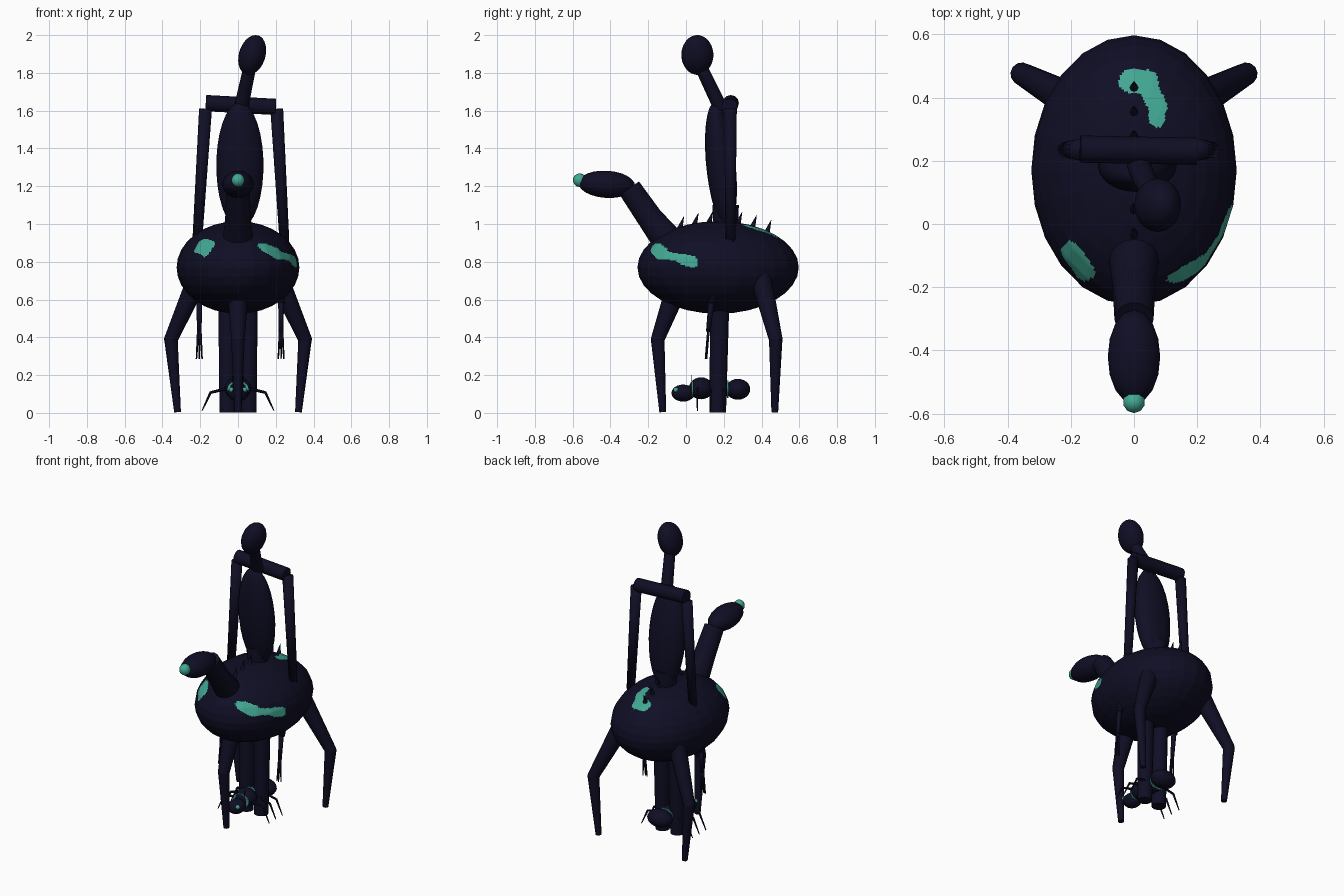
import bpy, bmesh, math
from mathutils import Vector, Matrix

cube = bpy.data.objects.get("Cube")
if cube:
    bpy.data.objects.remove(cube, do_unlink=True)


def material(name, rgb):
    m = bpy.data.materials.new(name)
    m.use_nodes = True
    m.diffuse_color = (*rgb, 1)
    m.node_tree.nodes["Principled BSDF"].inputs["Base Color"].default_value = (*rgb, 1)
    return m


NAVY = material("midnight_navy", (0.0048, 0.0044, 0.018))
TEAL = material("teal", (0.055, 0.39, 0.29))


def finish(name, bm, mats=(NAVY,), smooth=True):
    mesh = bpy.data.meshes.new(name)
    for f in bm.faces:
        f.smooth = smooth
    bm.to_mesh(mesh)
    bm.free()
    for m in mats:
        mesh.materials.append(m)
    ob = bpy.data.objects.new(name, mesh)
    bpy.context.collection.objects.link(ob)
    return ob


def add_ball(bm, center, radii, rot=None, seg=16):
    mat = Matrix.Translation(center) @ (rot or Matrix()) @ Matrix.Diagonal((*radii, 1))
    bmesh.ops.create_uvsphere(bm, u_segments=seg, v_segments=seg * 3 // 4, radius=1, matrix=mat)


def ball(name, center, radii, rot=None, seg=16, mat=NAVY):
    bm = bmesh.new()
    add_ball(bm, center, radii, rot, seg)
    return finish(name, bm, (mat,))


def add_limb(bm, points, radii, seg=12):
    """Tapered segments with a ball at every inner joint."""
    pts = [Vector(p) for p in points]
    for a, b, ra, rb in zip(pts, pts[1:], radii, radii[1:]):
        d = b - a
        mat = Matrix.Translation((a + b) / 2) @ d.to_track_quat('Z', 'Y').to_matrix().to_4x4()
        bmesh.ops.create_cone(bm, cap_ends=True, segments=seg, radius1=ra, radius2=rb,
                              depth=d.length, matrix=mat)
    for p, r in zip(pts[1:-1], radii[1:-1]):
        add_ball(bm, p, (r, r, r), seg=seg)


def limb(name, points, radii, seg=12):
    bm = bmesh.new()
    add_limb(bm, points, radii, seg)
    ob = finish(name, bm)
    ob.data.set_sharp_from_angle(angle=math.radians(50))
    return ob


def near(p, a, b, r):
    """True when 2D point p lies inside the capsule a-b of radius r."""
    p, a, b = Vector(p), Vector(a), Vector(b)
    t = max(0, min(1, (p - a).dot(b - a) / (b - a).length_squared))
    return (p - a - (b - a) * t).length < r


# Beast body with painted patches
C, R = Vector((0, 0.17, 0.77)), Vector((0.325, 0.427, 0.245))
left_patch = [((-.15, .86), (-.13, .845), .036), ((-.11, .835), (0, .815), .021),
              ((-.01, .81), (.035, .80), .029)]
right_patch = [((-.2, -.085), (-.155, -.15), .03)]
rump_patch = [((-.01, .452), (.04, .45), .038), ((.04, .45), (.075, .37), .03),
              ((.07, .37), (.073, .33), .025)]
bm = bmesh.new()
bmesh.ops.create_uvsphere(bm, u_segments=24, v_segments=16, radius=1,
                          matrix=Matrix.Translation(C) @ Matrix.Diagonal((*R, 1)))
bmesh.ops.subdivide_edges(bm, edges=bm.edges[:], cuts=7, use_grid_fill=True)
for f in bm.faces:
    c = f.calc_center_median()
    side, top = (c.y, c.z), (c.x, c.y)
    painted = c.x > 0.1 and any(near(side, *s) for s in left_patch)
    if c.z > C.z:
        painted = painted or any(near(top, *s) for s in right_patch + rump_patch)
    f.material_index = int(painted)
finish("beast_body", bm, (NAVY, TEAL))

# Beast neck, head and nose
limb("beast_neck", [(0, -.08, .89), (0, -.19, 1.03), (0, -.30, 1.19)], (.085, .068, .062), 16)
ball("beast_head", (0, -.42, 1.21), (.083, .15, .072), Matrix.Rotation(-.06, 4, 'X'))
ball("beast_nose", (0, -.563, 1.232), (.036, .036, .036), seg=10, mat=TEAL)

# Three beast legs
leg_radii = (.058, .036, .018)
limb("beast_front_leg", [(0, -.05, .66), (0, -.15, .39), (0, -.123, .004)], leg_radii)
for s, side in ((1, "left"), (-1, "right")):
    limb(f"beast_back_leg_{side}",
         [(s * .2, .39, .74), (s * .355, .475, .39), (s * .32, .47, .004)], leg_radii)

# Spikes along the back
for i in range(7):
    y = -.035 + i * .077
    z = C.z + R.z * math.sqrt(1 - ((y - C.y) / R.y) ** 2)
    limb(f"back_spike_{i + 1}", [(0, y, z - .015), (0, y + .024, z + .055)], (.016, .001), 8)

# Rider torso, shoulders, neck and head
ball("rider_torso", (.01, .185, 1.31), (.125, .078, .335), Matrix.Rotation(.1, 4, 'X'), 20)
limb("rider_waist", [(0, .21, 1.1), (0, .21, .9)], (.07, .06))
limb("rider_shoulders", [(-.17, .237, 1.64), (.2, .23, 1.62)], (.043, .043))
limb("rider_neck", [(.015, .185, 1.61), (.06, .085, 1.82)], (.038, .034))
ball("rider_head", (.075, .06, 1.895), (.07, .085, .108), Matrix.Rotation(.3, 4, 'Y'), 20)

# Rider arms with three fingers, and legs
for s, side, shoulder, elbow, hand in ((1, "left", .205, .245, .228),
                                       (-1, "right", -.172, -.215, -.205)):
    bm = bmesh.new()
    add_limb(bm, [(shoulder, .235, 1.61), (elbow, .235, .92), (hand, .135, .58)],
             (.034, .026, .02))
    add_limb(bm, [(hand, .135, .6), (hand, .118, .43)], (.016, .012), 8)
    for k in (-1, 0, 1):
        add_limb(bm, [(hand + k * .005, .12, .45), (hand + k * .015, .103 + abs(k) * .006, .285)],
                 (.007, .004), 6)
    finish(f"rider_arm_{side}", bm)
    limb(f"rider_leg_{side}", [(s * .055, .18, .68), (s * .055, .168, .002)], (.052, .044), 14)

# Insect body, segment bands and eyes
ball("insect_head", (0, -.015, .105), (.055, .062, .045))
ball("insect_thorax", (0, .08, .13), (.072, .065, .058))
ball("insect_waist", (0, .17, .125), (.065, .07, .05))
ball("insect_abdomen", (0, .275, .125), (.085, .065, .055))
for i, (y, r) in enumerate(((.033, .046), (.135, .05), (.222, .046))):
    bm = bmesh.new()
    bmesh.ops.create_cone(bm, cap_ends=True, segments=20, radius1=1, radius2=1, depth=.008,
                          matrix=Matrix.Translation((0, y, .125)) @
                          Matrix.Diagonal((r * 1.25, 1, r, 1)) @ Matrix.Rotation(math.pi / 2, 4, 'X'))
    finish(f"insect_band_{i + 1}", bm, (TEAL,), False)

# Insect eyes, antennae and six legs
for s, side in ((1, "left"), (-1, "right")):
    ball(f"insect_eye_{side}", (s * .035, -.053, .122), (.014, .014, .014), seg=8, mat=TEAL)
    limb(f"insect_antenna_{side}", [(s * .025, .03, .13), (s * .03, .03, .2)], (.003, .002), 6)
    for i, y in enumerate((.06, .13, .2)):
        limb(f"insect_leg_{side}_{i + 1}",
             [(s * .05, y, .13), (s * .145, y, .108), (s * .19, y, .012)],
             (.009, .007, .003), 6)
